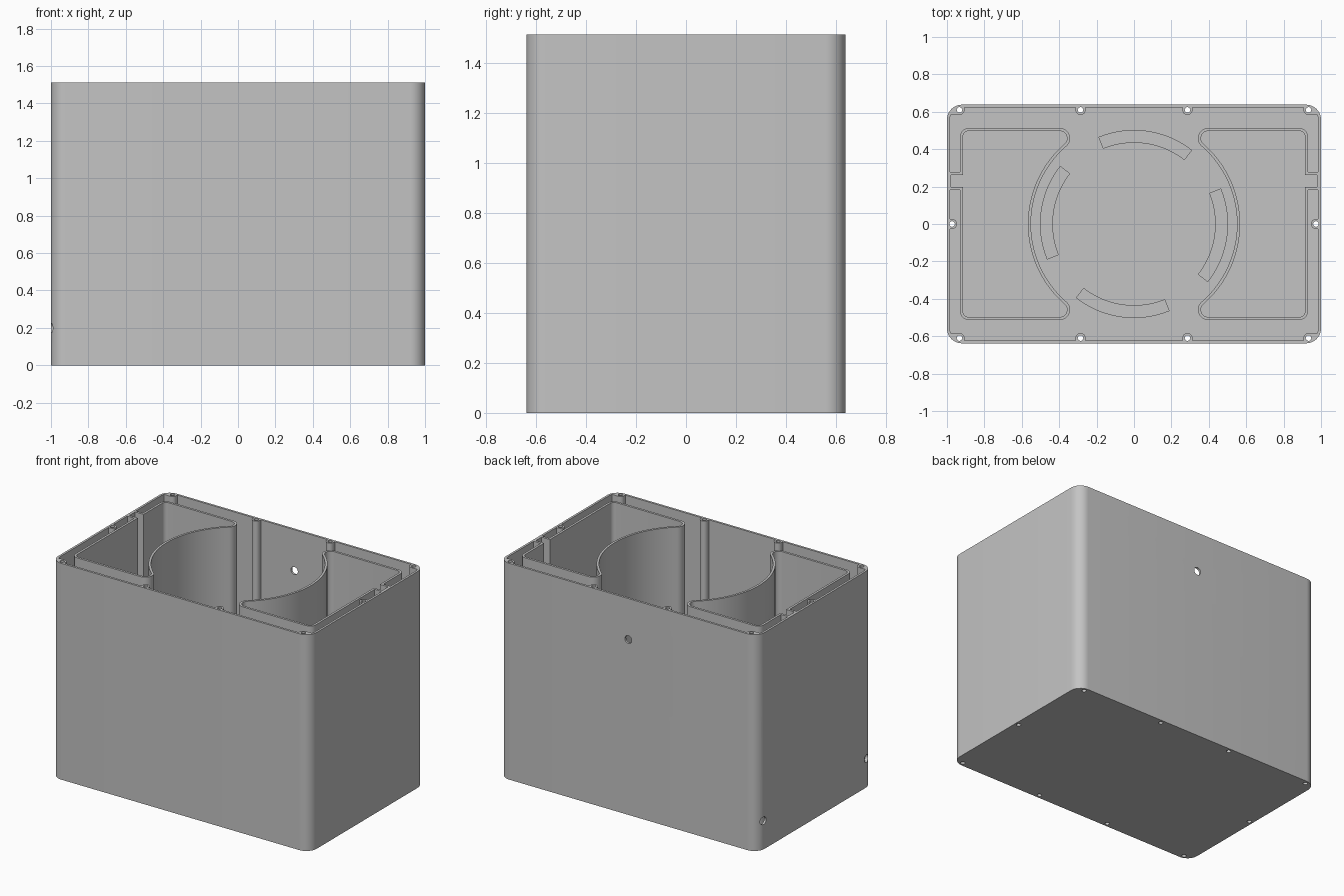
import bpy, bmesh, math

if "Cube" in bpy.data.objects:
    bpy.data.objects.remove(bpy.data.objects["Cube"])

HX, HY, H = 1.0, 0.638, 1.513      # half width, half depth, height
WALL, FLOOR = 0.0155, 0.03
LOW, HIGH = -0.2, H + 0.2

grey = bpy.data.materials.new("light grey plastic")
grey.diffuse_color = (0.55, 0.55, 0.55, 1)
grey.use_nodes = True
grey.node_tree.nodes["Principled BSDF"].inputs["Base Color"].default_value = grey.diffuse_color


def arc(cx, cy, r, a0, a1, n):
    """Points on an arc, angles in degrees."""
    return [(cx + r * math.cos(math.radians(a0 + (a1 - a0) * i / n)),
             cy + r * math.sin(math.radians(a0 + (a1 - a0) * i / n))) for i in range(n + 1)]


def prism(name, pts, z0, z1):
    """Closed upright prism from a plan outline."""
    area = sum(a[0] * b[1] - b[0] * a[1] for a, b in zip(pts, pts[1:] + pts[:1]))
    if area < 0:
        pts = pts[::-1]
    bm = bmesh.new()
    low = [bm.verts.new((x, y, z0)) for x, y in pts]
    top = [bm.verts.new((x, y, z1)) for x, y in pts]
    bm.faces.new(low[::-1])
    bm.faces.new(top)
    n = len(pts)
    for i in range(n):
        j = (i + 1) % n
        bm.faces.new((low[i], low[j], top[j], top[i]))
    me = bpy.data.meshes.new(name)
    bm.to_mesh(me)
    bm.free()
    ob = bpy.data.objects.new(name, me)
    bpy.context.collection.objects.link(ob)
    return ob


def cut(target, cutters):
    """Subtract each cutter from the target, then discard the cutters."""
    for c in cutters:
        m = target.modifiers.new("cut", 'BOOLEAN')
        m.operation, m.solver, m.object = 'DIFFERENCE', 'EXACT', c
        c.hide_render = True
    bpy.context.view_layer.update()
    dg = bpy.context.evaluated_depsgraph_get()
    me = bpy.data.meshes.new_from_object(target.evaluated_get(dg))
    target.modifiers.clear()
    target.data = me
    for c in cutters:
        bpy.data.objects.remove(c)


def rounded_rect(hx, hy, r):
    cx, cy = hx - r, hy - r
    return (arc(cx, cy, r, 0, 90, 10) + arc(-cx, cy, r, 90, 180, 10)
            + arc(-cx, -cy, r, 180, 270, 10) + arc(cx, -cy, r, 270, 360, 10))


def cell_outline(side, off):
    """Side compartment: square outside, concave towards the central well, with a wall slot."""
    r_tip, r_well, y_top = 0.055, 0.551, 0.513
    cy = y_top - r_tip
    cx = math.sqrt((r_well + r_tip) ** 2 - cy ** 2)
    a = math.degrees(math.atan2(cy, cx))
    x_out, r_c = 0.93, 0.045
    kx, ky = x_out - r_c, y_top - r_c
    slot_x = 0.99 if off == 0 else 0.979
    pts = arc(0, 0, r_well + off, -a, a, 48)[1:-1]
    pts += arc(cx, cy, r_tip - off, 180 + a, 90, 16)
    pts += arc(kx, ky, r_c - off, 90, 0, 6)
    pts += [(x_out - off, 0.278 - off), (slot_x, 0.278 - off),
            (slot_x, 0.182 + off), (x_out - off, 0.182 + off)]
    pts += arc(kx, -ky, r_c - off, 0, -90, 6)
    pts += arc(cx, -cy, r_tip - off, -90, -180 - a, 16)
    return [(side * x, y) for x, y in pts]


def circle_cutter(name, r, loc, axis):
    """Round cutter along x or y, short enough to pierce one wall."""
    ob = prism(name, arc(0, 0, r, 0, 360 - 15, 23), -0.03, 0.03)
    ob.rotation_euler = (0, math.pi / 2, 0) if axis == 'x' else (math.pi / 2, 0, 0)
    ob.location = loc
    return ob


# Screw post positions with their outward directions
posts = []
for s in (-1, 1):
    posts.append((s * 0.973, 0, s, 0))
    for t in (-1, 1):
        posts.append((s * 0.286, t * 0.61, 0, t))
        posts.append((s * 0.933, t * 0.61, s, t))


def post_solids(x, y, dx, dy, r=0.027):
    """Round post merged into the wall by blocks on its outward sides."""
    out = [prism("post", arc(x, y, r, 0, 345, 23), LOW, HIGH)]
    corner = dx and dy
    if dx:
        y0, y1 = y - r, y + r
        if corner:
            y0, y1 = y - dy * r, y + dy * 0.1
        out.append(prism("post_block", [(x, y0), (x + dx * 0.1, y0),
                                        (x + dx * 0.1, y1), (x, y1)], LOW, HIGH))
    if dy:
        x0, x1 = x - r, x + r
        if corner:
            x0, x1 = x - dx * r, x + dx * 0.09
        out.append(prism("post_block", [(x0, y), (x1, y),
                                        (x1, y + dy * 0.11), (x0, y + dy * 0.11)], LOW, HIGH))
    return out


# Hollow space around the compartments, leaving posts and compartment walls standing
cavity = prism("cavity", rounded_rect(HX - WALL, HY - WALL, 0.08 - WALL), FLOOR, H + 0.1)
keep = [prism("cell_block", cell_outline(s, 0), LOW, HIGH) for s in (-1, 1)]
for p in posts:
    keep += post_solids(*p)
cut(cavity, keep)

# Outer box with cavity, compartments, screw holes, cable holes and floor slots
box = prism("container_body", rounded_rect(HX, HY, 0.08), 0, H)
cutters = [cavity]
cutters += [prism("cell_hollow", cell_outline(s, 0.016), FLOOR, H + 0.1) for s in (-1, 1)]
cutters += [prism("screw_hole", arc(x, y, 0.015, 0, 337.5, 15), LOW, HIGH)
            for x, y, _, _ in posts]
cutters += [circle_cutter("cable_hole", 0.027, (-HX, t * 0.57, 0.2), 'x') for t in (-1, 1)]
cutters.append(circle_cutter("cable_hole", 0.027, (0, HY, 1.226), 'y'))
for k in range(4):
    a = 82 + 90 * k
    cutters.append(prism("floor_slot", arc(0, 0, 0.5, a - 30, a + 30, 20)
                         + arc(0, 0, 0.437, a + 30, a - 30, 20), FLOOR - 0.015, FLOOR + 0.05))
cut(box, cutters)

box.data.materials.clear()
box.data.materials.append(grey)
for f in box.data.polygons:
    f.material_index = 0
bpy.ops.object.select_all(action='DESELECT')
box.select_set(True)
bpy.context.view_layer.objects.active = box
bpy.ops.object.shade_smooth_by_angle(angle=math.radians(30))
